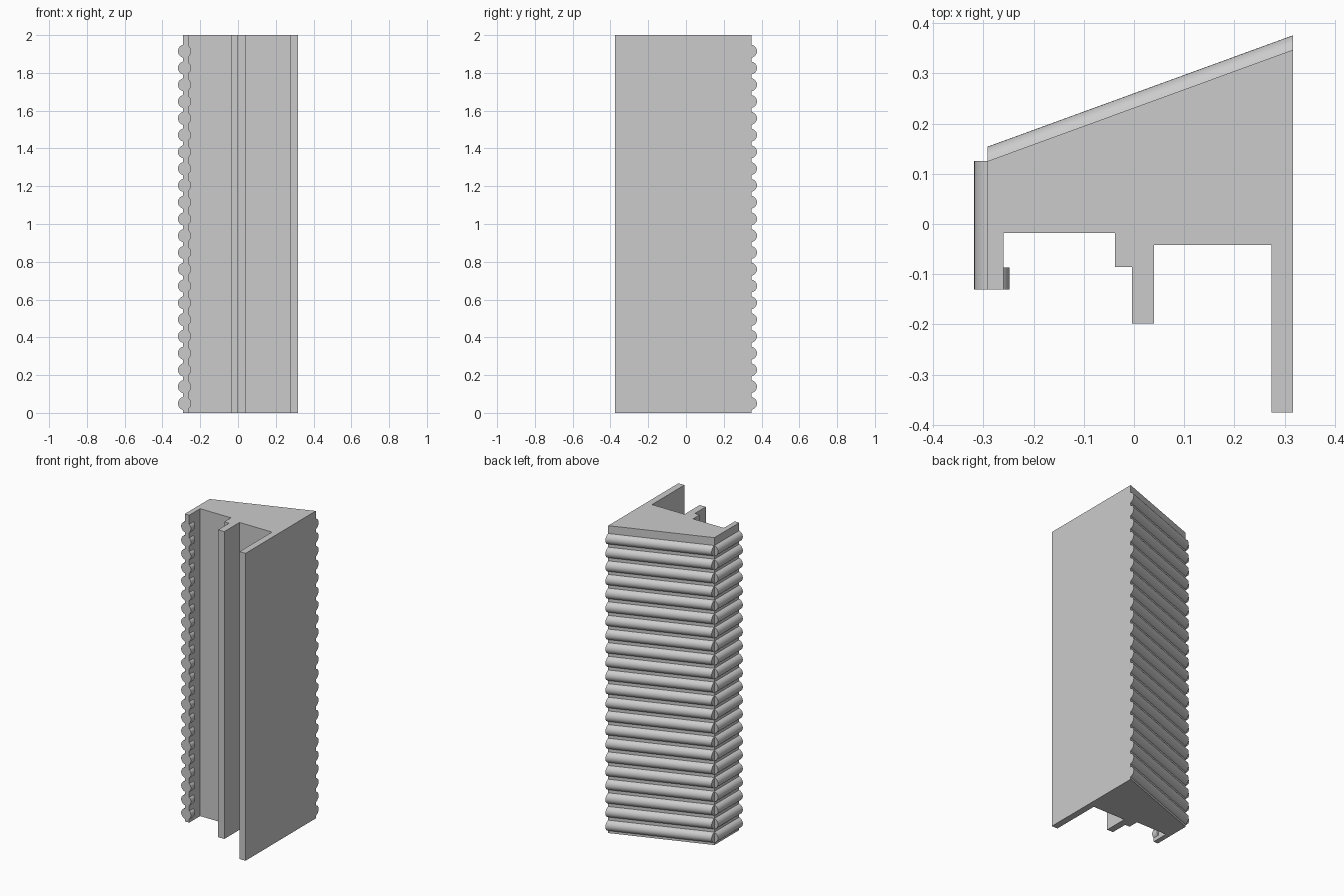
import bpy, bmesh, math
from mathutils import Vector

cube = bpy.data.objects.get("Cube")
if cube:
    bpy.data.objects.remove(cube)

HEIGHT = 2.0
ROWS, FIRST_Z, PITCH = 22, 0.05, 0.0888   # log courses
RADIUS, STEPS = 0.035, 14

grey = bpy.data.materials.new("plain grey")
grey.use_nodes = True
grey.diffuse_color = (0.6, 0.6, 0.6, 1)
grey.node_tree.nodes["Principled BSDF"].inputs["Base Color"].default_value = (0.6, 0.6, 0.6, 1)


def prism(bm, outline, sweep):
    """Closed solid made by sweeping an outline along a vector."""
    base = bm.faces.new([bm.verts.new(p) for p in outline])
    swept = bmesh.ops.extrude_face_region(bm, geom=[base], use_keep_orig=True)
    verts = [g for g in swept["geom"] if isinstance(g, bmesh.types.BMVert)]
    bmesh.ops.translate(bm, verts=verts, vec=sweep)


def finish(name, bm, smooth=False):
    bmesh.ops.recalc_face_normals(bm, faces=bm.faces)
    mesh = bpy.data.meshes.new(name)
    bm.to_mesh(mesh)
    bm.free()
    mesh.materials.append(grey)
    obj = bpy.data.objects.new(name, mesh)
    bpy.context.collection.objects.link(obj)
    if smooth:
        bpy.ops.object.select_all(action="DESELECT")
        obj.select_set(True)
        bpy.context.view_layer.objects.active = obj
        bpy.ops.object.shade_smooth_by_angle(angle=math.radians(35))


def log_rows(name, start, end, out, depth):
    """Rows of rounded logs whose axes lie `depth` inside the wall line."""
    start, end, out = (Vector((*v, 0)) for v in (start, end, out))
    half = math.acos(depth / RADIUS)
    bm = bmesh.new()
    for row in range(ROWS):
        z = FIRST_Z + row * PITCH
        arc = []
        for i in range(STEPS + 1):
            a = half * (2 * i / STEPS - 1)
            p = start + out * (RADIUS * math.cos(a) - depth)
            arc.append((p.x, p.y, z + RADIUS * math.sin(a)))
        prism(bm, arc, end - start)
    finish(name, bm, smooth=True)


# Wall body: one plan outline with its channels and fins
plan = [(-0.292, 0.125), (0.317, 0.347), (0.317, -0.375), (0.274, -0.375),
        (0.274, -0.042), (0.04, -0.042), (0.04, -0.198), (-0.004, -0.198),
        (-0.004, -0.086), (-0.038, -0.086), (-0.038, -0.018),
        (-0.26, -0.018), (-0.26, -0.13), (-0.292, -0.13)]
body = bmesh.new()
prism(body, [(x, y, 0) for x, y in plan], Vector((0, 0, HEIGHT)))
finish("wall_body", body)

# Logs on the slanted back, mitred flush with the side faces
slope = math.atan2(0.347 - 0.125, 0.317 + 0.292)
log_rows("back_logs", plan[0], plan[1], (0, 1 / math.cos(slope)), 0.008)

# Logs on the right side and their short ends inside the channel
log_rows("side_logs", plan[-1], plan[0], (-1, 0), 0.009)
log_rows("inner_log_ends", plan[-2], (-0.26, -0.087), (1, 0), 0.023)
